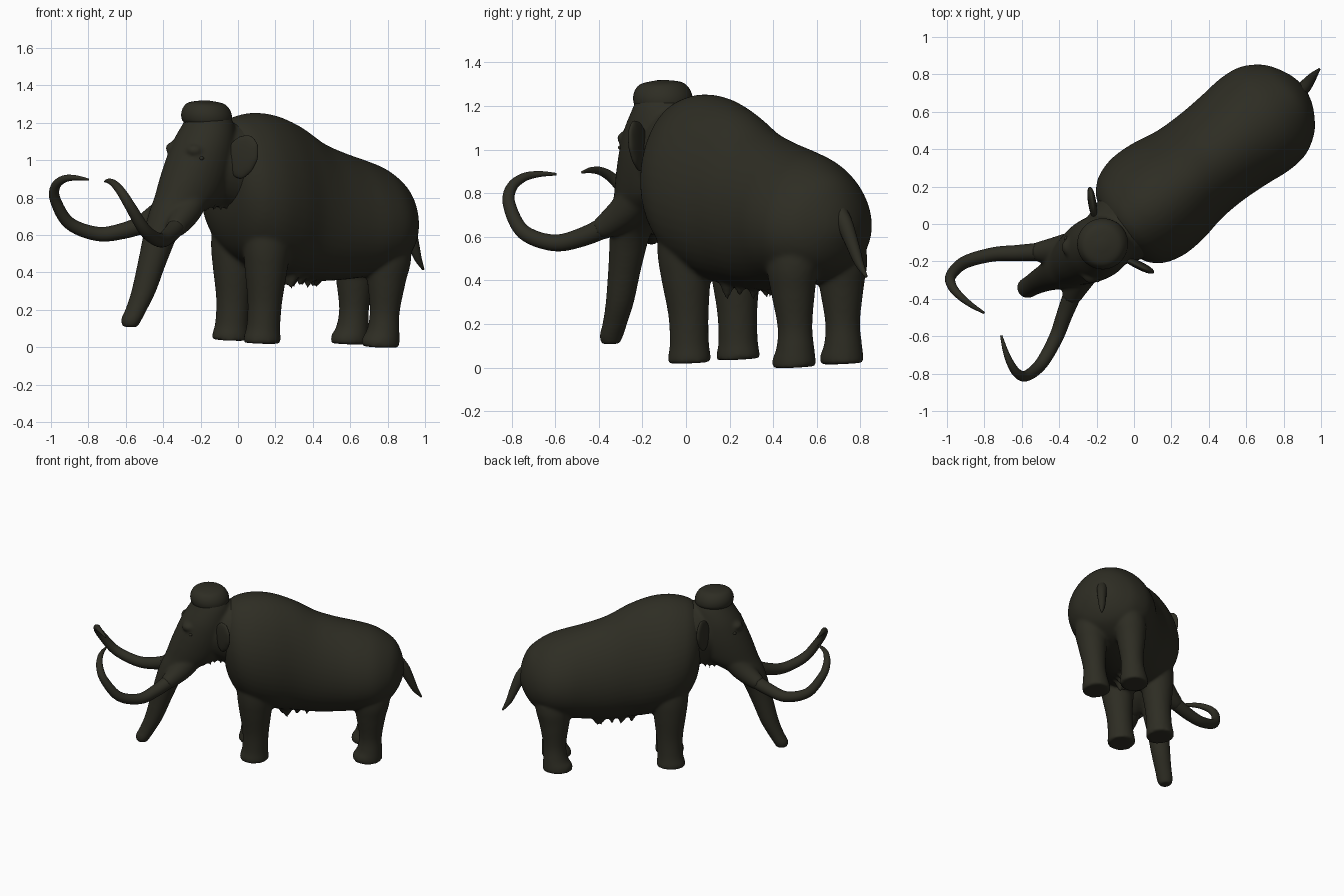
import bpy, bmesh, math, random
from mathutils import Vector, Matrix

if "Cube" in bpy.data.objects:
    bpy.data.objects.remove(bpy.data.objects["Cube"])

random.seed(4)
# The animal is built along local x (head at -x, tail at +x), then turned and leaned slightly
PLACE = (Matrix.Translation((-0.047, 0.062, 0)) @ Matrix.Rotation(math.atan2(0.6, 0.8), 4, 'Z')
         @ Matrix.Rotation(0.06, 4, 'X'))

HIDE = bpy.data.materials.new("dark olive brown")
HIDE.diffuse_color = (0.027, 0.026, 0.017, 1)
HIDE.use_nodes = True
HIDE.node_tree.nodes["Principled BSDF"].inputs["Base Color"].default_value = HIDE.diffuse_color


def smooth_rows(rows, n):
    """Catmull-Rom interpolation of every column."""
    out = []
    for i in range(len(rows) - 1):
        p0, p1, p2, p3 = (rows[max(i - 1, 0)], rows[i], rows[i + 1], rows[min(i + 2, len(rows) - 1)])
        for k in range(n):
            t = k / n
            out.append([0.5 * (2 * b + (c - a) * t + (2 * a - 5 * b + 4 * c - d) * t * t
                               + (3 * b - a - 3 * c + d) * t ** 3)
                        for a, b, c, d in zip(p0, p1, p2, p3)])
    out.append(list(rows[-1]))
    return out


def tube(bm, rows, segs=32, n=4, axis=None, taper=0.0):
    """Loft of ellipses; rows are (x, y, z, side radius, other radius)."""
    rows = smooth_rows(rows, n)
    side, rings = Vector((0, 1, 0)), []
    for i, r in enumerate(rows):
        a, b = rows[max(i - 1, 0)], rows[min(i + 1, len(rows) - 1)]
        tan = Vector(axis) if axis else (Vector(b[:3]) - Vector(a[:3])).normalized()
        side = (side - tan * side.dot(tan)).normalized()
        up = tan.cross(side)
        ring = []
        for k in range(segs):
            t = 2 * math.pi * k / segs
            w = r[3] * math.cos(t) * (1 - taper * math.sin(t))
            ring.append(bm.verts.new(Vector(r[:3]) + side * w + up * r[4] * math.sin(t)))
        rings.append(ring)
    for p, q in zip(rings, rings[1:]):
        for k in range(segs):
            bm.faces.new((p[k], p[(k + 1) % segs], q[(k + 1) % segs], q[k]))
    bm.faces.new(rings[0])
    bm.faces.new(rings[-1])


def blob(bm, loc, size):
    bmesh.ops.create_uvsphere(bm, u_segments=24, v_segments=16, radius=1,
                              matrix=Matrix.Translation(loc) @ Matrix.Diagonal((*size, 1)))


def tuft(bm, loc, r, length):
    """Downward pointing lock of hair."""
    lean = Matrix.Rotation(random.uniform(-0.2, 0.2), 4, 'Y')
    bmesh.ops.create_cone(bm, cap_ends=True, segments=10, radius1=0.003, radius2=r, depth=length,
                          matrix=Matrix.Translation(loc) @ lean)


def finish(bm, name, voxel=0, subsurf=0, soften=6):
    bmesh.ops.recalc_face_normals(bm, faces=bm.faces[:])
    bm.transform(PLACE)
    me = bpy.data.meshes.new(name)
    bm.to_mesh(me)
    bm.free()
    me.materials.append(HIDE)
    me.polygons.foreach_set("use_smooth", [True] * len(me.polygons))
    ob = bpy.data.objects.new(name, me)
    bpy.context.collection.objects.link(ob)
    if voxel:
        m = ob.modifiers.new("fuse", 'REMESH')
        m.mode, m.voxel_size, m.use_smooth_shade = 'VOXEL', voxel, True
        s = ob.modifiers.new("soften", 'SMOOTH')
        s.factor, s.iterations = 0.5, soften
    if subsurf:
        m = ob.modifiers.new("round", 'SUBSURF')
        m.levels = m.render_levels = subsurf
    return ob


DOWN = (0, 0, -1)

# Body: (x, top, bottom, half width)
bm = bmesh.new()
profile = [(-.10, 1.08, .80, .12), (-.08, 1.17, .68, .20), (-.04, 1.215, .58, .255), (.02, 1.24, .50, .295),
           (.12, 1.255, .43, .32), (.25, 1.24, .39, .315), (.40, 1.185, .37, .288), (.55, 1.10, .355, .283),
           (.70, 1.045, .36, .292), (.84, 1.005, .375, .305), (.96, .965, .40, .29), (1.06, .905, .45, .23),
           (1.115, .85, .51, .16), (1.15, .77, .58, .09), (1.165, .70, .63, .03)]
tube(bm, [(x, 0, (t + b) / 2, w, (t - b) / 2) for x, t, b, w in profile], segs=48, axis=(1, 0, 0), taper=0.12)

# Legs, mirrored
front_leg = [(.12, .14, .75, .11, .13), (.12, .145, .55, .12, .13), (.12, .143, .42, .112, .115),
             (.122, .14, .25, .092, .093), (.118, .14, .12, .09, .09), (.113, .14, .06, .097, .1),
             (.113, .14, .03, .097, .1)]
hind_leg = [(.92, .13, .75, .09, .14), (.935, .14, .5, .115, .13), (.93, .14, .36, .1, .105),
            (.928, .137, .20, .08, .08), (.922, .137, .10, .087, .087), (.908, .137, .05, .097, .103),
            (.908, .137, .01, .097, .103)]
for s in (1, -1):
    for leg in (front_leg, hind_leg):
        tube(bm, [(x, s * y, z, a, b) for x, y, z, a, b in leg], axis=DOWN)

# Belly hair
for i in range(10):
    tuft(bm, (.31 + .036 * i, random.uniform(-.09, .09), .375), random.uniform(.05, .075), random.uniform(.09, .14))
finish(bm, "body_and_legs", voxel=0.012)

# Head and trunk in one loft from crown to trunk tip
bm = bmesh.new()
tube(bm, [(-.20, 0, 1.28, .09, .09), (-.19, 0, 1.20, .135, .135), (-.215, 0, 1.10, .163, .17),
          (-.24, 0, 1.00, .17, .19), (-.27, 0, .90, .165, .20), (-.315, 0, .80, .15, .19),
          (-.395, 0, .72, .125, .145), (-.475, 0, .62, .097, .097), (-.53, 0, .47, .078, .078),
          (-.585, 0, .30, .066, .065), (-.632, 0, .20, .058, .057), (-.662, 0, .145, .056, .054),
          (-.668, 0, .108, .042, .038)], axis=DOWN)
# Neck and jaw
tube(bm, [(-.28, 0, .98, .12, .16), (-.15, 0, .98, .17, .21), (0, 0, .96, .22, .25)], axis=(1, 0, 0))
blob(bm, (-.19, 0, .84), (.15, .11, .09))
for s in (1, -1):
    # tusk sockets, brows, chin hair
    tube(bm, [(x, s * y, z, r, r) for x, y, z, r in ((-.30, .06, .83, .08), (-.38, .085, .735, .078),
                                                     (-.46, .125, .672, .064), (-.51, .158, .642, .05))])
    blob(bm, (-.345, s * .09, 1.06), (.05, .05, .035))
    for i in range(6):
        tuft(bm, (-.27 + .036 * i, s * random.uniform(.03, .08), .775), random.uniform(.025, .035), .1)
finish(bm, "head_and_trunk", voxel=0.010, soften=10)

# Hair cap on the crown
bm = bmesh.new()
tube(bm, [(-.2 + (1.26 - z) * .1, .012, z, r, r) for z, r in ((1.195, .12), (1.215, .134), (1.25, .135),
                                                              (1.285, .12), (1.308, .09), (1.32, .02))], axis=DOWN)
finish(bm, "hair_cap")

# Tail
bm = bmesh.new()
tube(bm, [(1.10, 0, .74, .04, .04), (1.16, 0, .665, .036, .04), (1.205, .005, .57, .029, .032),
          (1.245, .01, .48, .02, .022), (1.29, .015, .415, .006, .006)], segs=16)
finish(bm, "tail")

# Tusks, ears and eyes, mirrored
tusk = [(-.38, .09, .73, .052), (-.466, .13, .665, .05), (-.585, .205, .61, .043), (-.70, .28, .59, .038),
        (-.845, .34, .645, .034), (-.945, .337, .77, .029), (-.977, .295, .845, .025), (-.975, .225, .887, .02),
        (-.955, .15, .898, .014), (-.925, .075, .893, .006)]
ear = [(-.02, 1.09), (.04, 1.15), (.11, 1.165), (.155, 1.11), (.155, 1.02), (.12, .95),
       (.07, .90), (.02, .91), (-.02, .99)]
for s, side in ((1, "right"), (-1, "left")):
    bm = bmesh.new()
    tube(bm, [(x, s * y, z, r, r) for x, y, z, r in tusk], segs=20, n=6)
    finish(bm, side + "_tusk")

    bm = bmesh.new()
    f = bm.faces.new([bm.verts.new((-.17 + .5 * o, s * (.145 + o), z)) for o, z in ear])
    ext = bmesh.ops.extrude_face_region(bm, geom=[f], use_keep_orig=True)
    bmesh.ops.translate(bm, vec=(.05, -s * .01, 0),
                        verts=[g for g in ext["geom"] if isinstance(g, bmesh.types.BMVert)])
    finish(bm, side + "_ear", subsurf=3)

    bm = bmesh.new()
    blob(bm, (-.335, s * .141, 1.02), (.013, .01, .01))
    finish(bm, side + "_eye")
